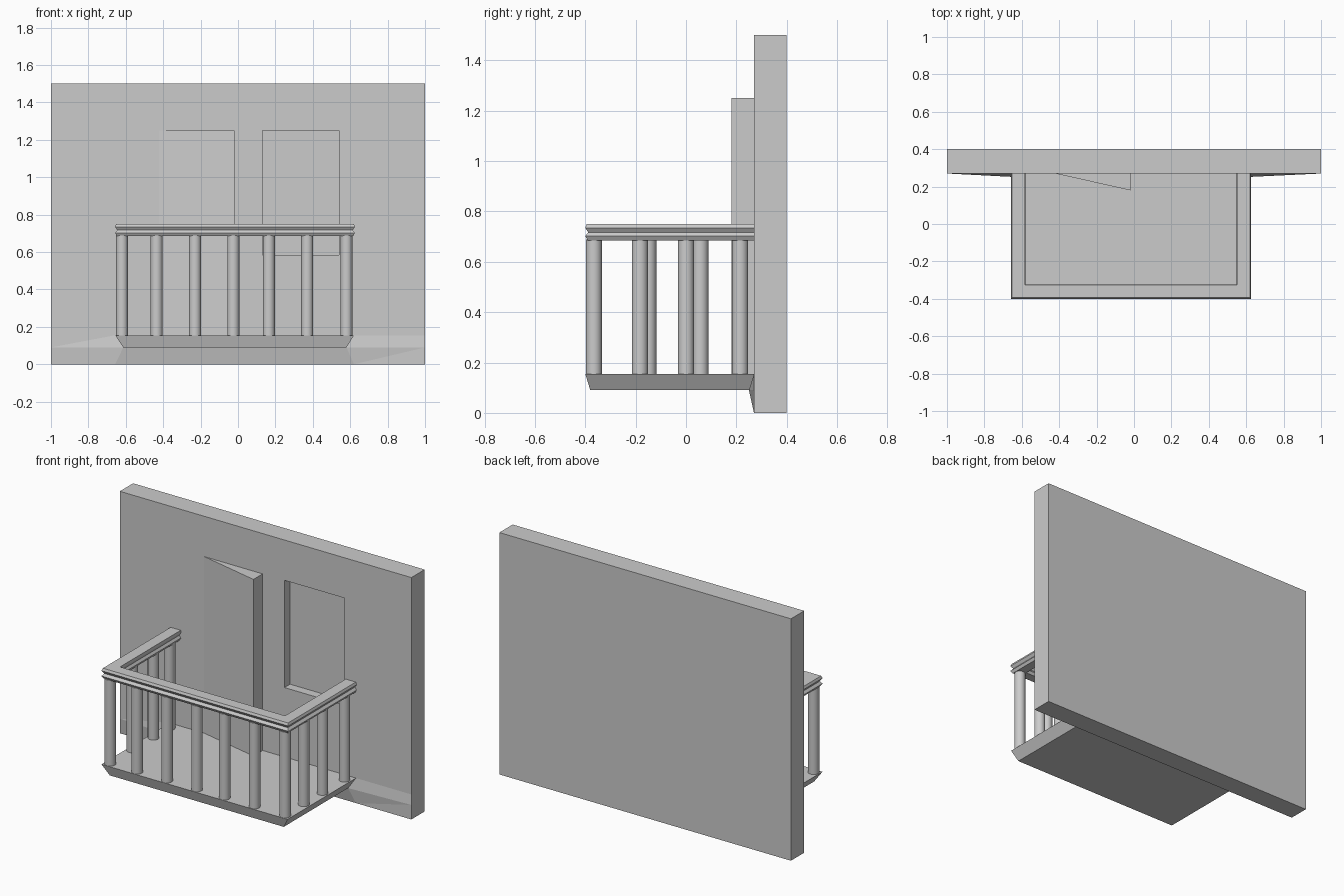
import bpy, bmesh

if "Cube" in bpy.data.objects:
    bpy.data.objects.remove(bpy.data.objects["Cube"])

stone = bpy.data.materials.new("light_grey")
stone.diffuse_color = (0.6, 0.6, 0.6, 1)
stone.use_nodes = True
stone.node_tree.nodes["Principled BSDF"].inputs["Base Color"].default_value = stone.diffuse_color

XL, XR, YF, YW = -0.657, 0.625, -0.4, 0.27   # balcony outline, wall face


def make(name, verts, faces, closed=True):
    me = bpy.data.meshes.new(name)
    me.from_pydata(verts, [], faces)
    if closed:
        bm = bmesh.new()
        bm.from_mesh(me)
        bmesh.ops.recalc_face_normals(bm, faces=bm.faces)
        bm.to_mesh(me)
        bm.free()
    me.materials.append(stone)
    ob = bpy.data.objects.new(name, me)
    bpy.context.collection.objects.link(ob)
    return ob


def prism(name, low, high, z0, z1):
    """Closed solid between two outlines with the same point count."""
    n = len(low)
    verts = [(x, y, z0) for x, y in low] + [(x, y, z1) for x, y in high]
    faces = [tuple(range(n)), tuple(range(n, 2 * n))]
    faces += [(i, (i + 1) % n, n + (i + 1) % n, n + i) for i in range(n)]
    return make(name, verts, faces)


def rect(x0, x1, y0, y1):
    return [(x0, y0), (x1, y0), (x1, y1), (x0, y1)]


# wall with a recessed window
r = rect(-1, 1, YW, 0.4)
wall = prism("wall", r, r, 0, 1.5)
r = rect(0.13, 0.54, 0.2, YW + 0.055)
cutter = prism("window_cutter", r, r, 0.585, 1.25)
cutter.hide_render = True
mod = wall.modifiers.new("window", 'BOOLEAN')
mod.operation = 'DIFFERENCE'
mod.solver = 'EXACT'
mod.object = cutter
bpy.context.view_layer.objects.active = wall
bpy.ops.object.modifier_apply(modifier=mod.name)
bpy.data.objects.remove(cutter)

# faceted skirting that swells out under the balcony
rows = []
for z, xs, y in ((0, (XL, XR - .005), YW), (0.09, (-0.613, 0.58), 0.25),
                 (0.155, (XL, XR - .005), YW)):
    rows += [(-1, YW, z), (xs[0], y, z), (xs[1], y, z), (1, YW, z)]
make("wall_skirting", rows,
     [(a + i, a + i + 1, a + i + 5, a + i + 4)
      for a in (0, 4) for i in range(3) if (a, i) != (4, 1)], closed=False)

# balcony floor, tapered towards the bottom
prism("balcony_floor", rect(-0.613, 0.58, -0.38, 0.25),
      rect(XL, XR - .005, YF, YW), 0.09, 0.155)

# open door, a wedge standing out of the wall
w = [(-0.43, YW + .002), (-0.02, 0.18), (-0.02, YW + .002)]
prism("open_door", w, w, 0.155, 1.25)

# handrail: grooved profile (inset from outline, height) swept in a U
prof = [(.006, .75), (0, .735), (.012, .717), (0, .702), (.01, .685),
        (.067, .685), (.076, .702), (.066, .717), (.076, .735), (.075, .75)]
verts, n = [], len(prof)
for cx, sx, cy, sy in ((XL, 1, YW, 0), (XL, 1, YF, 1), (XR, -1, YF, 1), (XR, -1, YW, 0)):
    verts += [(cx + sx * d, cy + sy * d, z) for d, z in prof]
faces = [tuple(range(n)), tuple(range(3 * n, 4 * n))]
for k in range(3):
    faces += [(k * n + i, k * n + (i + 1) % n, (k + 1) * n + (i + 1) % n, (k + 1) * n + i)
              for i in range(n)]
make("handrail", verts, faces)

# balusters: front row, then the left and right sides
spots = [(x, -0.366) for x in (-0.62, -0.435, -0.23, -0.025, 0.165, 0.37, 0.58)]
spots += [(-0.62, y) for y in (-0.15, 0.057, 0.215)]
spots += [(0.58, y) for y in (-0.183, 0.0, 0.215)]
for x, y in spots:
    bpy.ops.mesh.primitive_cylinder_add(vertices=32, radius=0.032, depth=0.535,
                                        location=(x, y, 0.42))
    ob = bpy.context.object
    ob.name = "baluster"
    ob.data.materials.append(stone)
    bpy.ops.object.shade_smooth_by_angle()
